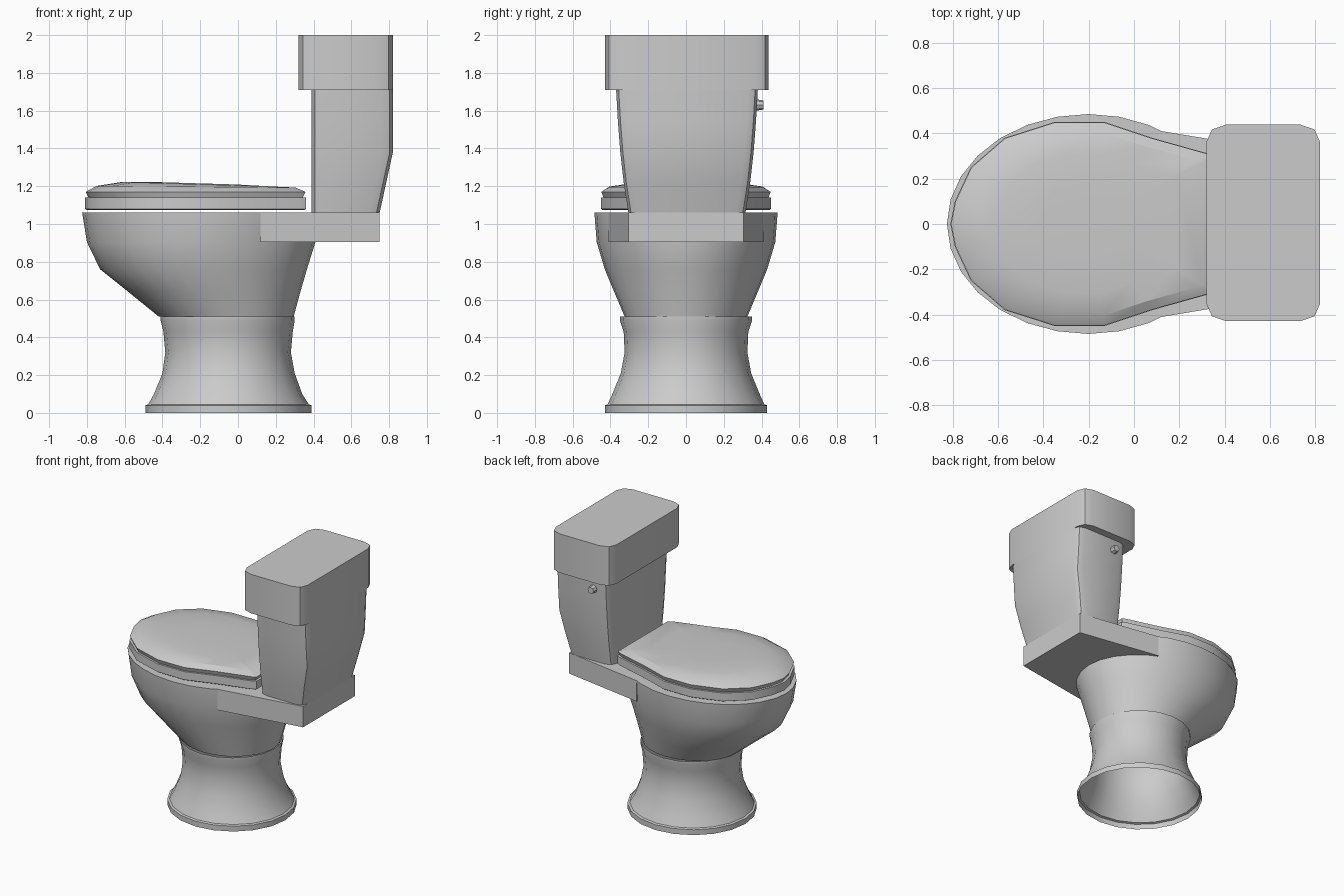
import bpy, bmesh, math

if "Cube" in bpy.data.objects:
    bpy.data.objects.remove(bpy.data.objects["Cube"])


def finish(bm, name, angle=35):
    bmesh.ops.recalc_face_normals(bm, faces=bm.faces)
    mesh = bpy.data.meshes.new(name)
    bm.to_mesh(mesh)
    bm.free()
    obj = bpy.data.objects.new(name, mesh)
    bpy.context.collection.objects.link(obj)
    bpy.ops.object.select_all(action='DESELECT')
    bpy.context.view_layer.objects.active = obj
    obj.select_set(True)
    bpy.ops.object.shade_smooth_by_angle(angle=math.radians(angle))
    return obj


def loft(name, rings, cap_bottom=True, cap_top=True, angle=35):
    bm = bmesh.new()
    loops = [[bm.verts.new(p) for p in r] for r in rings]
    n = len(loops[0])
    for a, b in zip(loops, loops[1:]):
        for i in range(n):
            j = (i + 1) % n
            bm.faces.new((a[i], a[j], b[j], b[i]))
    if cap_bottom:
        bm.faces.new(loops[0][::-1])
    if cap_top:
        bm.faces.new(loops[-1])
    return finish(bm, name, angle)


def egg(z, cx, x0, x1, hy, n=28):
    # oval with separate front and back lengths
    pts = []
    for i in range(n):
        a = 2 * math.pi * i / n
        c = math.cos(a)
        pts.append((cx + c * ((x1 - cx) if c > 0 else (cx - x0)), hy * math.sin(a), z))
    return pts


def rounded(z, x0, x1, hy, cut_x, cut_y, cy=0.005):
    # rectangle with three-point rounded corners
    cx, hx = (x0 + x1) / 2, (x1 - x0) / 2
    corner = [(hx, hy - cut_y), (hx - cut_x * .28, hy - cut_y * .28), (hx - cut_x, hy)]
    pts = corner + [(-x, y) for x, y in corner[::-1]]
    pts += [(-x, -y) for x, y in pts]
    return [(cx + x, cy + y, z) for x, y in pts]


# pedestal, an open shell
loft("pedestal", [egg(z, (x0 + x1) / 2, x0, x1, hy, 20) for z, x0, x1, hy in [
    (0, -.49, .39, .43), (.04, -.49, .39, .43), (.045, -.475, .375, .415),
    (.10, -.445, .34, .39), (.21, -.40, .30, .345), (.32, -.385, .28, .325),
    (.43, -.395, .29, .33), (.49, -.41, .30, .35), (.51, -.41, .30, .35)]],
    False, False)

# bowl
loft("bowl", [egg(*r) for r in [
    (.51, -.06, -.42, .295, .325), (.64, -.13, -.58, .33, .38),
    (.76, -.19, -.73, .365, .43), (.905, -.2, -.80, .41, .473),
    (1.06, -.2, -.825, .41, .485)]])

# tapered shelf that carries the tank
shelf = [(.12, -.41), (.75, -.305), (.75, .305), (.12, .41)]
loft("tank_shelf", [[(x, y, z) for x, y in shelf] for z in (.905, 1.06)])

# seat and lid share one outline
half = [(.36, .295), (.33, .31), (.08, .38), (-.13, .45), (-.35, .45),
        (-.57, .38), (-.72, .25), (-.79, .10)]
outline = half + [(-.81, 0)] + [(x, -y) for x, y in half[::-1]]


def lid_ring(z, s, tilt=0.0):
    return [(-.2 + (x + .2) * s, y * s, z - tilt * (x + .2) * s) for x, y in outline]


loft("seat", [lid_ring(1.075, .985), lid_ring(1.08, 1), lid_ring(1.14, 1)])
loft("lid", [lid_ring(1.14, .97), lid_ring(1.17, .995), lid_ring(1.197, .90, .008),
             lid_ring(1.21, .68, .03), lid_ring(1.215, .35, .03)], angle=25)

# tank body and cover
loft("tank", [rounded(z, .39, x1, hy, .06, .05) for z, x1, hy in [
    (1.06, .75, .31), (1.22, .785, .335), (1.38, .82, .353),
    (1.55, .82, .366), (1.71, .82, .375)]])
loft("tank_cover", [rounded(z, .32, .82, .433, .085, .075) for z in (1.71, 2.0)])

# flush knob: stem and head along y
bm = bmesh.new()
for radius, depth, y in [(.015, .05, .375), (.03, .035, .392)]:
    vs = bmesh.ops.create_cone(bm, cap_ends=True, segments=8, radius1=radius,
                               radius2=radius * .8, depth=depth)["verts"]
    for v in vs:
        v.co = (.50 + v.co.x, y + v.co.z, 1.63 - v.co.y)
finish(bm, "flush_knob")
